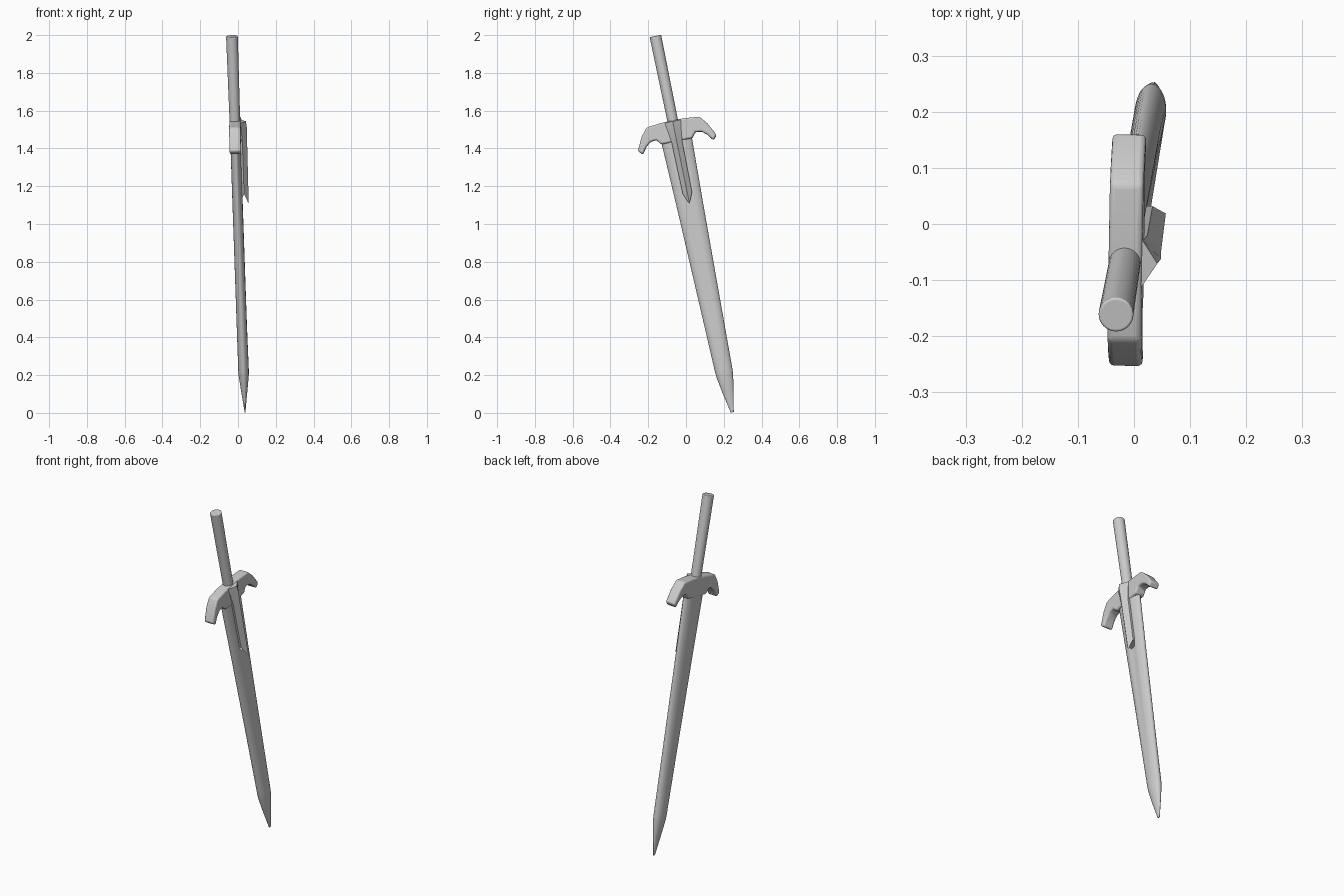
import bpy, bmesh, math
from mathutils import Vector, Matrix

cube = bpy.data.objects.get("Cube")
if cube:
    bpy.data.objects.remove(cube, do_unlink=True)

steel = bpy.data.materials.new("grey_steel")
steel.use_nodes = True
GREY = (0.6, 0.6, 0.6, 1)
steel.diffuse_color = GREY
steel.node_tree.nodes["Principled BSDF"].inputs["Base Color"].default_value = GREY

# Leaning frame: local x = thickness, local y = width, local z = up from the tip
axis = Vector((-0.034, -0.2, 0.979)).normalized()
width = Vector((0.015, 0.98, 0.2))
width = (width - axis * width.dot(axis)).normalized()
thick = width.cross(axis)
lean = Matrix((thick, width, axis)).transposed().to_4x4()
lean.translation = (0.037, 0.245, 0.003)


def finish(name, bm, bevel=0, angle=40):
    bmesh.ops.recalc_face_normals(bm, faces=bm.faces)
    mesh = bpy.data.meshes.new(name)
    bm.to_mesh(mesh)
    bm.free()
    mesh.materials.append(steel)
    ob = bpy.data.objects.new(name, mesh)
    bpy.context.collection.objects.link(ob)
    ob.matrix_world = lean
    bpy.ops.object.select_all(action="DESELECT")
    ob.select_set(True)
    bpy.context.view_layer.objects.active = ob
    if bevel:
        mod = ob.modifiers.new("soft_edges", "BEVEL")
        mod.width = bevel
        mod.segments = 3
        mod.limit_method = "ANGLE"
    bpy.ops.object.shade_smooth_by_angle(angle=math.radians(angle))
    return ob


def loft(bm, rings):
    loops = [[bm.verts.new(p) for p in ring] for ring in rings]
    n = len(loops[0])
    for a, b in zip(loops, loops[1:]):
        for i in range(n):
            j = (i + 1) % n
            bm.faces.new((a[i], a[j], b[j], b[i]))
    bm.faces.new(loops[0])
    bm.faces.new(loops[-1])


def blade_ring(height, half_width, half_thick, groove):
    # Oval section with a shallow groove on the +x side
    ring = []
    for i in range(32):
        a = math.tau * i / 32
        x, y = half_thick * math.cos(a), half_width * math.sin(a)
        if math.cos(a) > 0.97:
            x -= groove
        ring.append((x, y, height))
    return ring


# Blade: blunt point, shoulder, long taper up into the guard
bm = bmesh.new()
loft(bm, [blade_ring(*r) for r in (
    (0.0, 0.008, 0.002, 0), (0.11, 0.03, 0.016, 0), (0.2, 0.045, 0.027, 0),
    (0.23, 0.047, 0.028, 0), (0.5, 0.054, 0.028, 0.002),
    (1.1, 0.07, 0.028, 0.006), (1.54, 0.084, 0.028, 0.006))])
finish("blade", bm)

# Guard: mirrored outline with drooping ends
half = [(0, 1.578), (0.07, 1.576), (0.143, 1.568), (0.178, 1.525), (0.213, 1.455),
        (0.19, 1.432), (0.165, 1.468), (0.138, 1.49), (0.105, 1.494), (0.084, 1.465)]
outline = half + [(-y, z) for y, z in reversed(half[1:])]
bm = bmesh.new()
loft(bm, [[(x, y, z) for y, z in outline] for x in (-0.029, 0.031)])
finish("guard", bm, bevel=0.009)

# Ridged tongue running from the guard down the blade face
bm = bmesh.new()


def tongue_ring(z, hw, side, ridge, drop):
    return [(0.01, -hw, z), (side, -hw, z), (ridge, 0, z - drop),
            (side, hw, z), (0.01, hw, z), (0.01, 0, z - drop)]


loft(bm, [tongue_ring(1.185, 0.025, 0.036, 0.058, 0.06),
          tongue_ring(1.46, 0.028, 0.036, 0.061, 0),
          tongue_ring(1.53, 0.036, 0.033, 0.063, 0),
          tongue_ring(1.572, 0.045, 0.029, 0.058, 0)])
finish("blade_tongue", bm, angle=30)

# Grip: plain round bar
bm = bmesh.new()
bottom, top = 1.55, 2.034
bmesh.ops.create_cone(bm, cap_ends=True, segments=32, radius1=0.028, radius2=0.031,
                      depth=top - bottom,
                      matrix=Matrix.Translation((0, 0, (bottom + top) / 2)))
finish("grip", bm, bevel=0.004)
